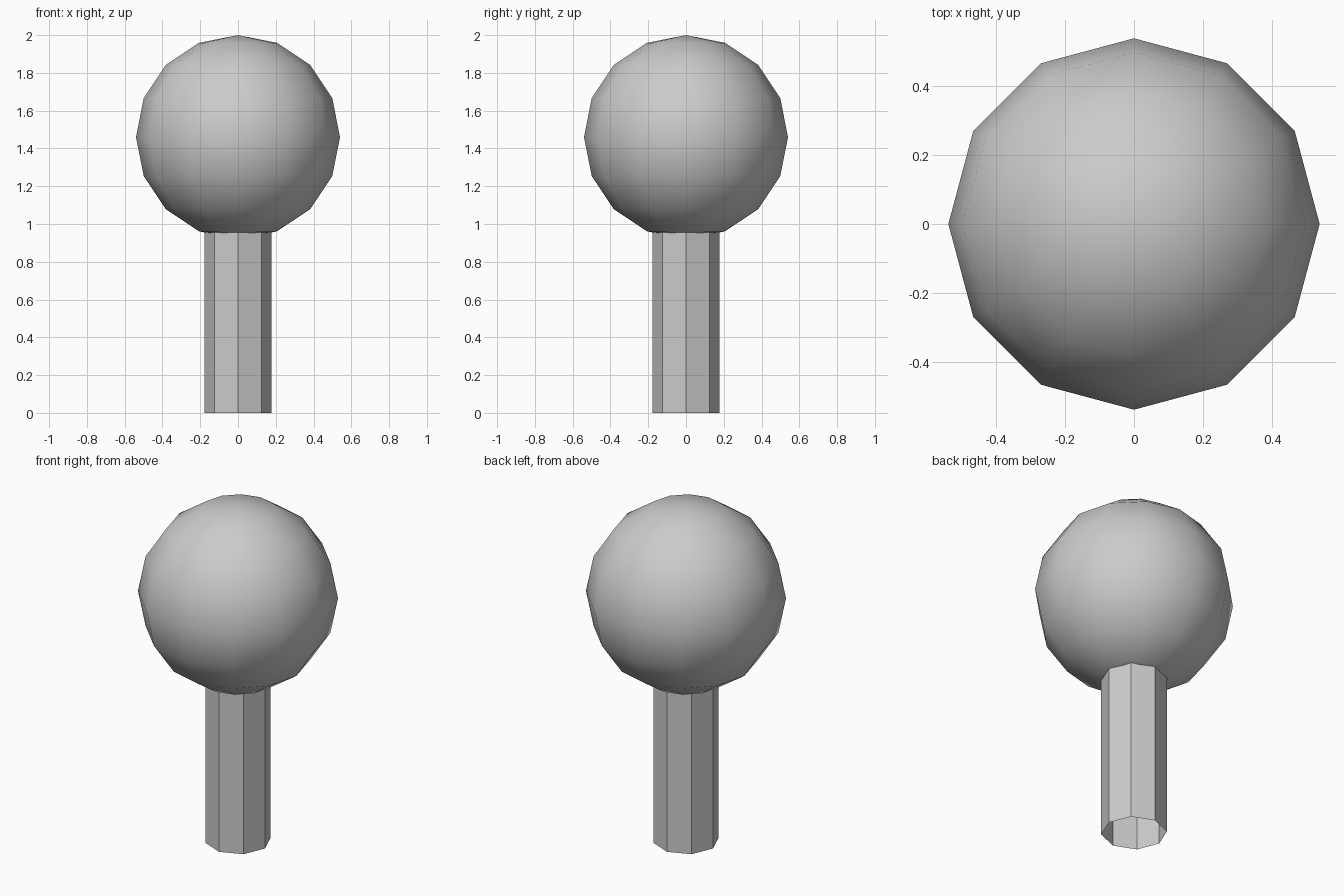
import bpy
import math

if "Cube" in bpy.data.objects:
    bpy.data.objects.remove(bpy.data.objects["Cube"])

# Smooth round crown: 12 segments, 8 rings
R = 0.54
bpy.ops.mesh.primitive_uv_sphere_add(segments=12, ring_count=8, radius=R,
                                     location=(0, 0, 2.0 - R))
crown = bpy.context.object
crown.name = "crown"
bpy.ops.object.shade_smooth()

# Flat-sided octagonal trunk, an open tube that just enters the crown
H = 0.96
bpy.ops.mesh.primitive_cylinder_add(vertices=8, radius=0.177, depth=H,
                                    end_fill_type='NOTHING',
                                    location=(0, 0, H / 2))
trunk = bpy.context.object
trunk.name = "trunk"
bpy.ops.object.shade_flat()
